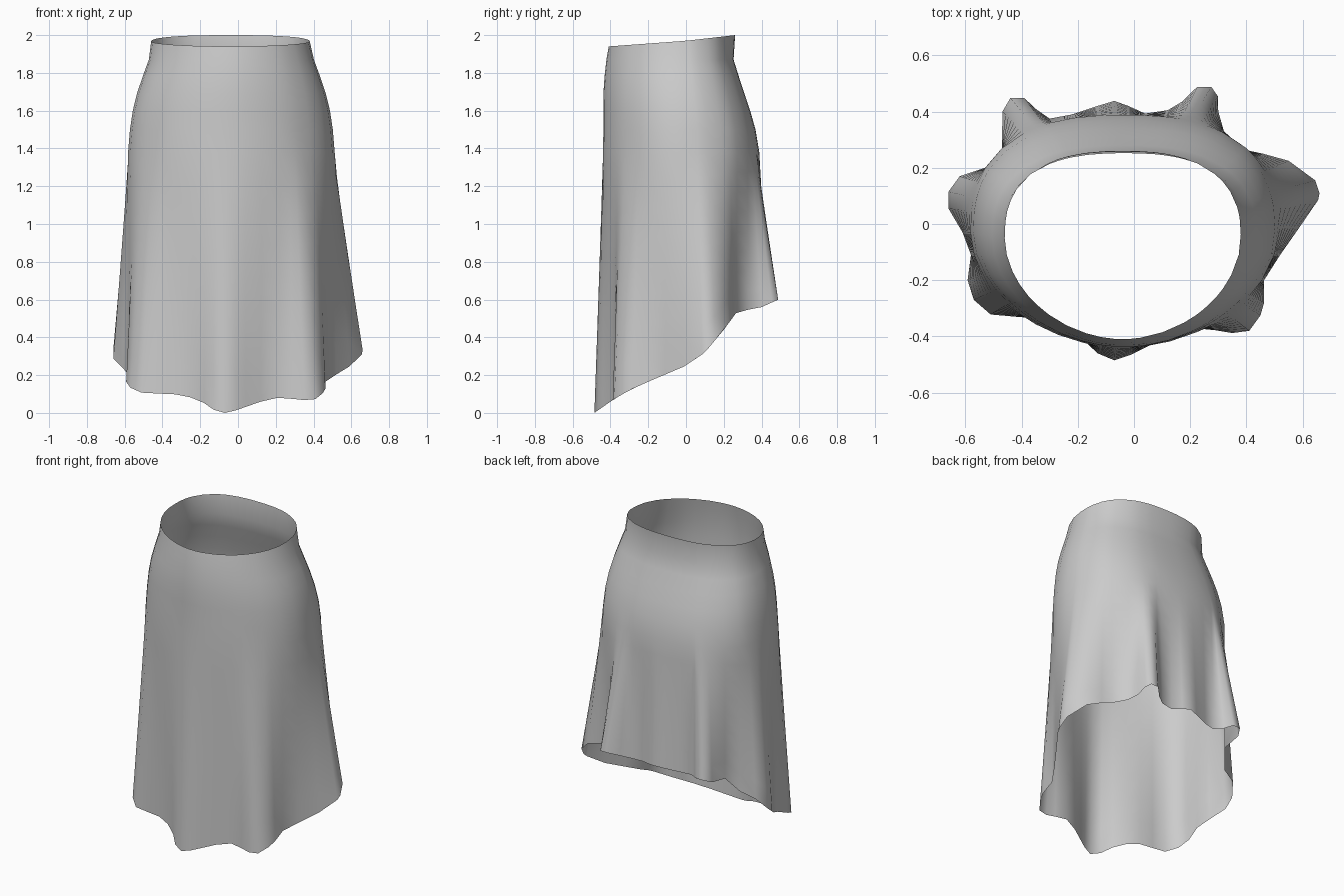
import bpy, bmesh, math

# Hem outline seen from above, counter-clockwise from the front fold
HEM = [(-.07, -.485), (-.01, -.465), (.04, -.44), (.12, -.40), (.21, -.368), (.29, -.378),
       (.35, -.388), (.41, -.38), (.45, -.325), (.463, -.28), (.463, -.20), (.52, -.11),
       (.59, -.01), (.655, .085), (.66, .11), (.645, .155), (.55, .225), (.46, .25),
       (.39, .265), (.32, .33), (.30, .40), (.298, .455), (.275, .488), (.225, .488),
       (.17, .435), (.12, .405), (.04, .393), (-.02, .42), (-.07, .438), (-.13, .42),
       (-.22, .39), (-.30, .375), (-.35, .41), (-.39, .448), (-.44, .448), (-.468, .40),
       (-.47, .27), (-.53, .20), (-.62, .17), (-.66, .115), (-.66, .055), (-.61, -.03),
       (-.58, -.11), (-.592, -.20), (-.57, -.27), (-.51, -.322), (-.42, -.33),
       (-.33, -.337), (-.25, -.365), (-.18, -.41), (-.13, -.46)]

# Hem height rises from front to back: (y, z)
RISE = [(-.485, 0), (-.385, .07), (-.3, .12), (-.2, .165), (0, .25), (.1, .32),
        (.2, .44), (.27, .535), (.4, .56), (.5, .605)]

# Body sections: z, centre x, centre y, half width, front depth, back depth
BODY = [(1.97, -.04, -.05, .42, .36, .31),
        (1.87, -.035, -.05, .437, .372, .302),
        (1.78, -.035, -.045, .47, .387, .325),
        (1.69, -.035, -.04, .50, .398, .35),
        (1.60, -.035, -.035, .522, .403, .375),
        (1.50, -.035, -.03, .537, .408, .398),
        (1.38, -.035, -.03, .547, .41, .418)]


def hem_height(y):
    for (y0, z0), (y1, z1) in zip(RISE, RISE[1:]):
        if y <= y1:
            return z0 + (z1 - z0) * (y - y0) / (y1 - y0)
    return RISE[-1][1]


def section_point(sec, ang):
    z, cx, cy, a, front, back = sec
    c, s = math.cos(ang), math.sin(ang)
    b, n = (back, 2.5) if s > 0 else (front, 1.9)
    r = (abs(c / a) ** n + abs(s / b) ** n) ** (-1 / n)
    return cx + r * c, cy + r * s, z


def column(hx, hy):
    ang = math.atan2(hy + .03, hx + .035)
    pts = [section_point(sec, ang) for sec in BODY]
    # Tilt the waist rim so that it is higher at the back
    x, y, z = pts[0]
    pts[0] = (x, y, z + (.115 if y > 0 else .073) * y)
    # Hang from the hip to the hem, with the folds opening downwards
    bx, by, bz = pts[-1]
    hz = hem_height(hy)
    for i in range(1, 9):
        t = i / 8
        w = t ** 1.05
        pts.append((bx + (hx - bx) * w, by + (hy - by) * w, bz + (hz - bz) * t))
    return pts


# Skirt: one open cloth surface
bm = bmesh.new()
cols = [[bm.verts.new(p) for p in column(*h)] for h in HEM]
for left, right in zip(cols, cols[1:] + cols[:1]):
    for i in range(len(left) - 1):
        bm.faces.new((left[i], left[i + 1], right[i + 1], right[i]))
mesh = bpy.data.meshes.new("skirt")
bm.to_mesh(mesh)
bm.free()
for f in mesh.polygons:
    f.use_smooth = True
skirt = bpy.data.objects.new("skirt", mesh)
bpy.context.collection.objects.link(skirt)
